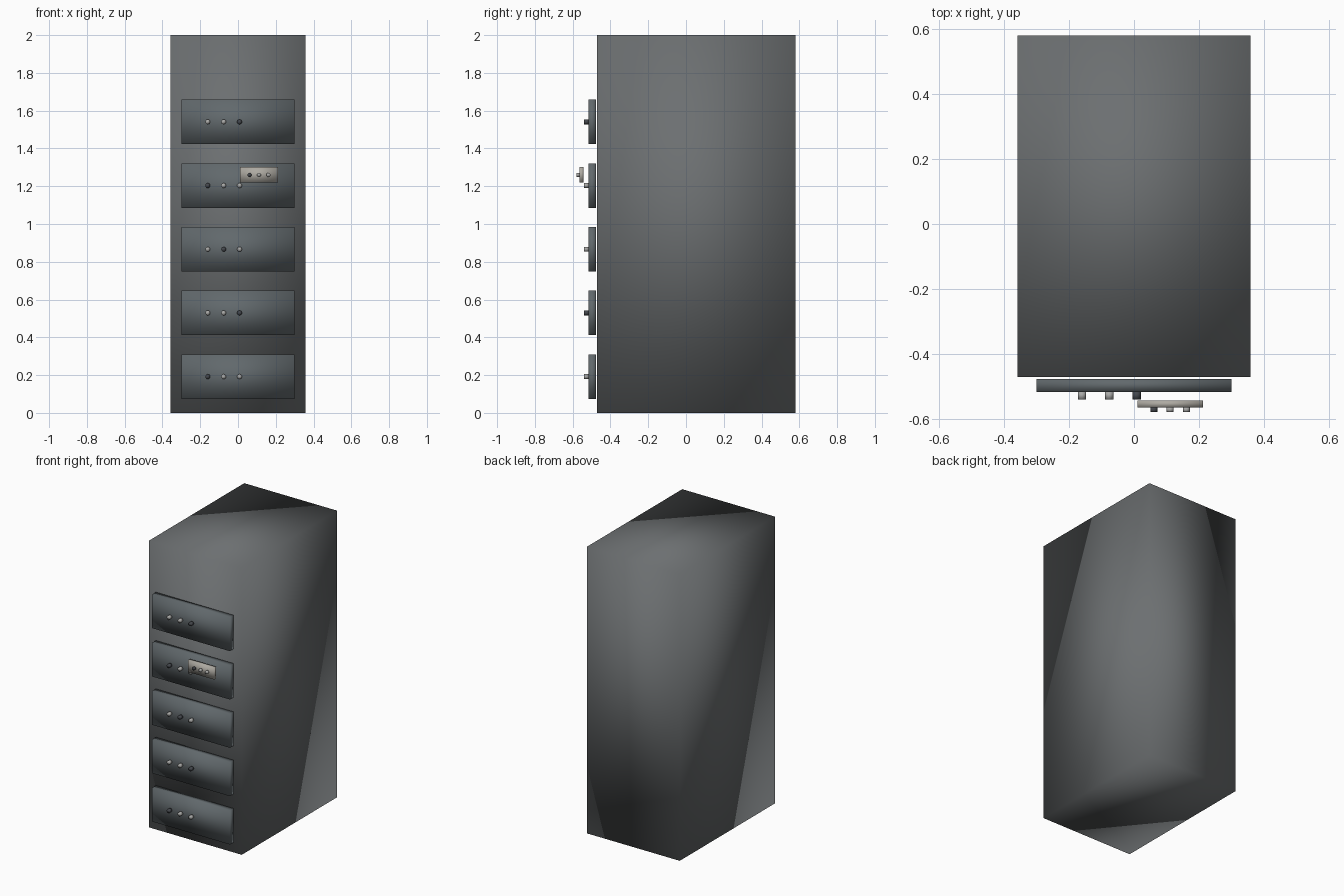
import bpy
import math

cube = bpy.data.objects.get("Cube")
if cube:
    bpy.data.objects.remove(cube, do_unlink=True)


def material(name, rgb):
    mat = bpy.data.materials.new(name)
    mat.use_nodes = True
    color = (*rgb, 1)
    mat.diffuse_color = color
    mat.node_tree.nodes["Principled BSDF"].inputs["Base Color"].default_value = color
    return mat


CASE = material("case grey", (0.15, 0.16, 0.165))
DRAWER = material("drawer slate", (0.12, 0.14, 0.15))
PANEL = material("panel beige", (0.42, 0.40, 0.36))
LIGHT = material("light button", (0.40, 0.40, 0.39))
DARK = material("dark button", (0.06, 0.065, 0.075))


def finish(name, mat):
    obj = bpy.context.object
    obj.name = name
    obj.data.materials.append(mat)
    return obj


def box(name, x, y, z, mat):
    """Softly shaded box from (min, max) pairs."""
    bpy.ops.mesh.primitive_cube_add(size=1, location=[sum(p) / 2 for p in (x, y, z)])
    obj = finish(name, mat)
    obj.scale = [p[1] - p[0] for p in (x, y, z)]
    bpy.ops.object.transform_apply(location=False, rotation=False, scale=True)
    bpy.ops.object.shade_smooth()
    return obj


def button_row(name, xs, z, front, depth, radius, dark_index):
    """Row of round buttons standing out of a front face."""
    for i, x in enumerate(xs):
        bpy.ops.mesh.primitive_cylinder_add(
            vertices=16, radius=radius, depth=depth,
            location=(x, front - depth / 2, z), rotation=(math.pi / 2, 0, 0))
        finish(f"{name}_{i + 1}", DARK if i == dark_index else LIGHT)
        bpy.ops.object.shade_smooth()


# Cabinet body
box("cabinet_body", (-0.358, 0.358), (-0.47, 0.58), (0, 2), CASE)

# Drawers, bottom to top, each with one dark button
for n, dark in enumerate((0, 2, 1, 0, 2)):
    z = 0.192 + 0.3372 * n
    box(f"drawer_{n + 1}", (-0.30, 0.30), (-0.517, -0.476), (z - 0.118, z + 0.118), DRAWER)
    button_row(f"drawer_{n + 1}_button", (-0.16, -0.076, 0.008), z, -0.515, 0.025, 0.013, dark)

# Small control panel in front of the fourth drawer
box("control_panel", (0.01, 0.212), (-0.565, -0.543), (1.219, 1.301), PANEL)
button_row("panel_button", (0.061, 0.111, 0.161), 1.26, -0.563, 0.016, 0.011, 0)
